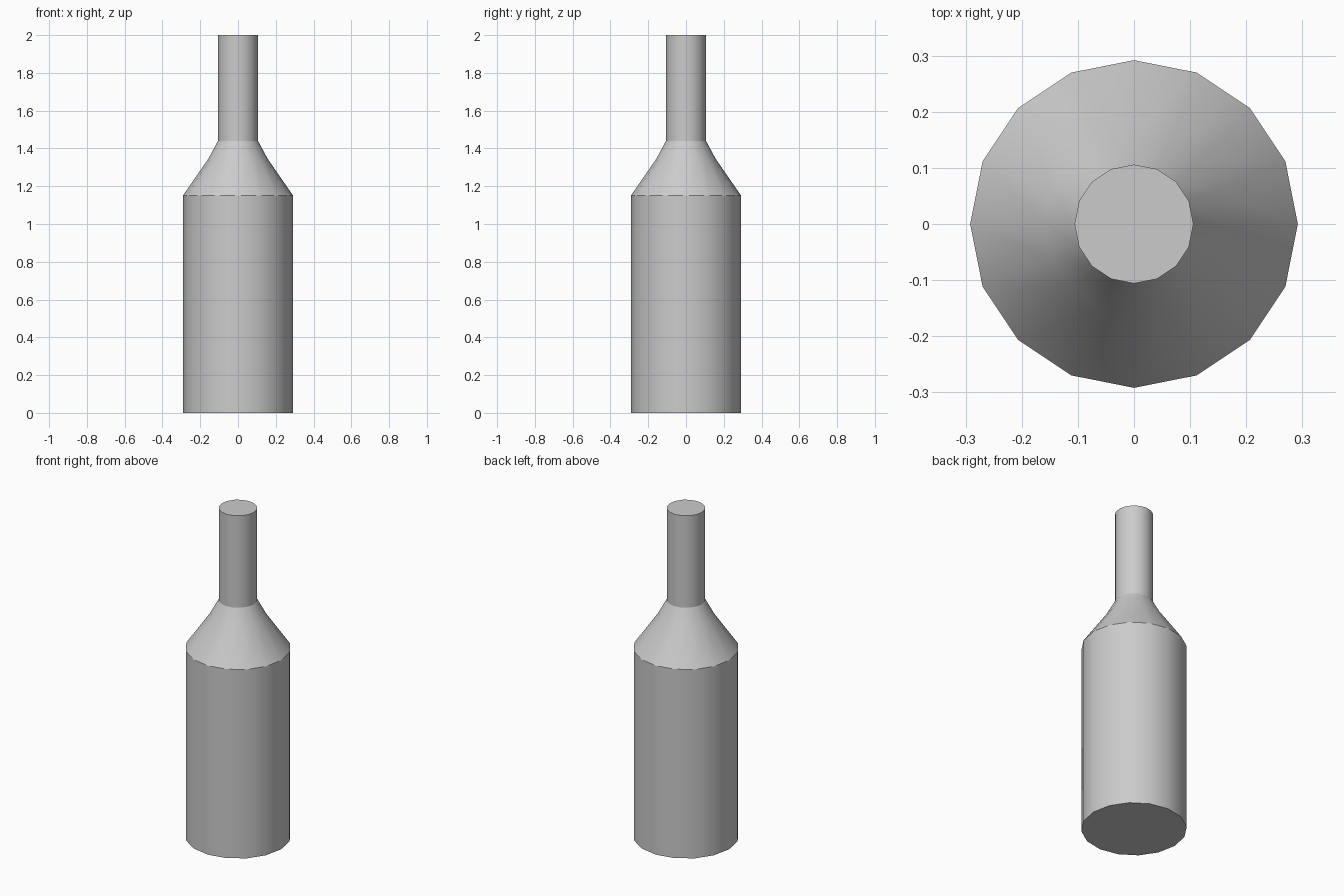
import bpy, bmesh
from math import cos, sin, pi, radians

if "Cube" in bpy.data.objects:
    bpy.data.objects.remove(bpy.data.objects["Cube"])

SIDES = 16
# (radius, height) from base to mouth: body, shoulder, neck
PROFILE = [(0.292, 0.0), (0.292, 1.15), (0.157, 1.345), (0.106, 1.44), (0.106, 2.0)]

# Bottle: profile revolved into rings, closed at both ends
bm = bmesh.new()
rings = [[bm.verts.new((r * cos(2 * pi * i / SIDES), r * sin(2 * pi * i / SIDES), z))
          for i in range(SIDES)] for r, z in PROFILE]
for low, high in zip(rings, rings[1:]):
    for i in range(SIDES):
        j = (i + 1) % SIDES
        bm.faces.new((low[i], low[j], high[j], high[i]))
bm.faces.new(rings[0][::-1])
bm.faces.new(rings[-1])

mesh = bpy.data.meshes.new("bottle")
bm.to_mesh(mesh)
bm.free()
bottle = bpy.data.objects.new("bottle", mesh)
bpy.context.collection.objects.link(bottle)

# Smooth sides, crisp edges at base, shoulder, neck and mouth
bpy.context.view_layer.objects.active = bottle
bottle.select_set(True)
bpy.ops.object.shade_smooth_by_angle(angle=radians(25))
